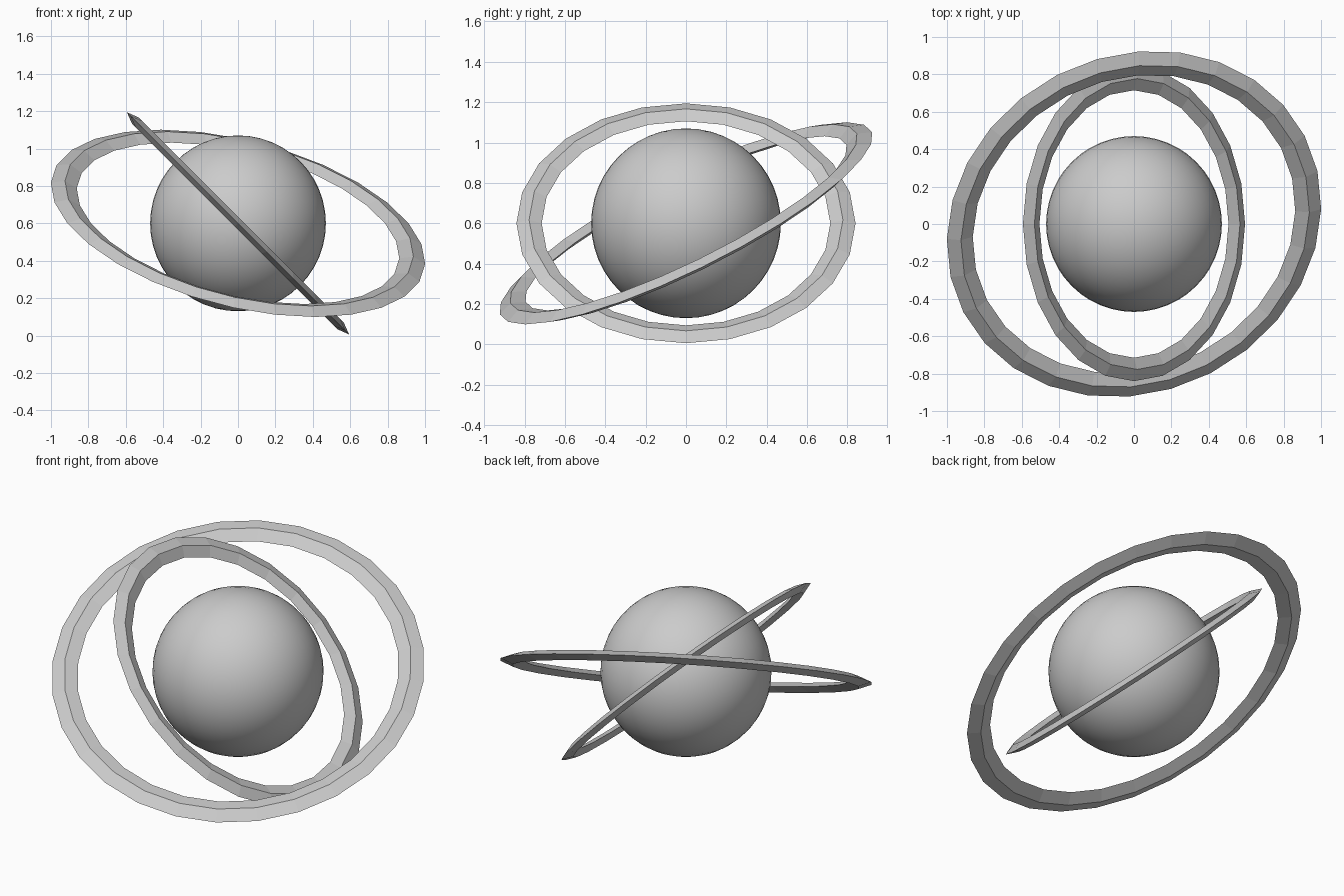
import bpy
import bmesh
from math import cos, sin, tau
from mathutils import Vector

if "Cube" in bpy.data.objects:
    bpy.data.objects.remove(bpy.data.objects["Cube"])

CENTRE = Vector((0, 0, 0.6))


def ring(name, inner, outer, half_thick, normal, segments):
    """Flat low-poly ring with a diamond section, tilted to face 'normal'."""
    mid = (inner + outer) / 2
    section = [(outer, 0), (mid, half_thick), (inner, 0), (mid, -half_thick)]
    bm = bmesh.new()
    loops = []
    for i in range(segments):
        a = tau * i / segments
        loops.append([bm.verts.new((r * cos(a), r * sin(a), z)) for r, z in section])
    for i in range(segments):
        p, q = loops[i], loops[(i + 1) % segments]
        for j in range(4):
            k = (j + 1) % 4
            bm.faces.new((p[j], q[j], q[k], p[k]))
    bmesh.ops.recalc_face_normals(bm, faces=bm.faces)
    mesh = bpy.data.meshes.new(name)
    bm.to_mesh(mesh)
    bm.free()
    obj = bpy.data.objects.new(name, mesh)
    bpy.context.collection.objects.link(obj)
    obj.location = CENTRE
    obj.rotation_euler = Vector(normal).to_track_quat('Z', 'Y').to_euler()
    return obj


# Central globe
bpy.ops.mesh.primitive_uv_sphere_add(segments=48, ring_count=24, radius=0.47, location=CENTRE)
globe = bpy.context.object
globe.name = "globe"
bpy.ops.object.shade_smooth()

# Two crossing orbit rings
ring("inner_ring", 0.715, 0.84, 0.024, (1, 0, 1), 24)
ring("outer_ring", 0.885, 1.027, 0.028, (0.224, -0.433, 0.873), 28)
